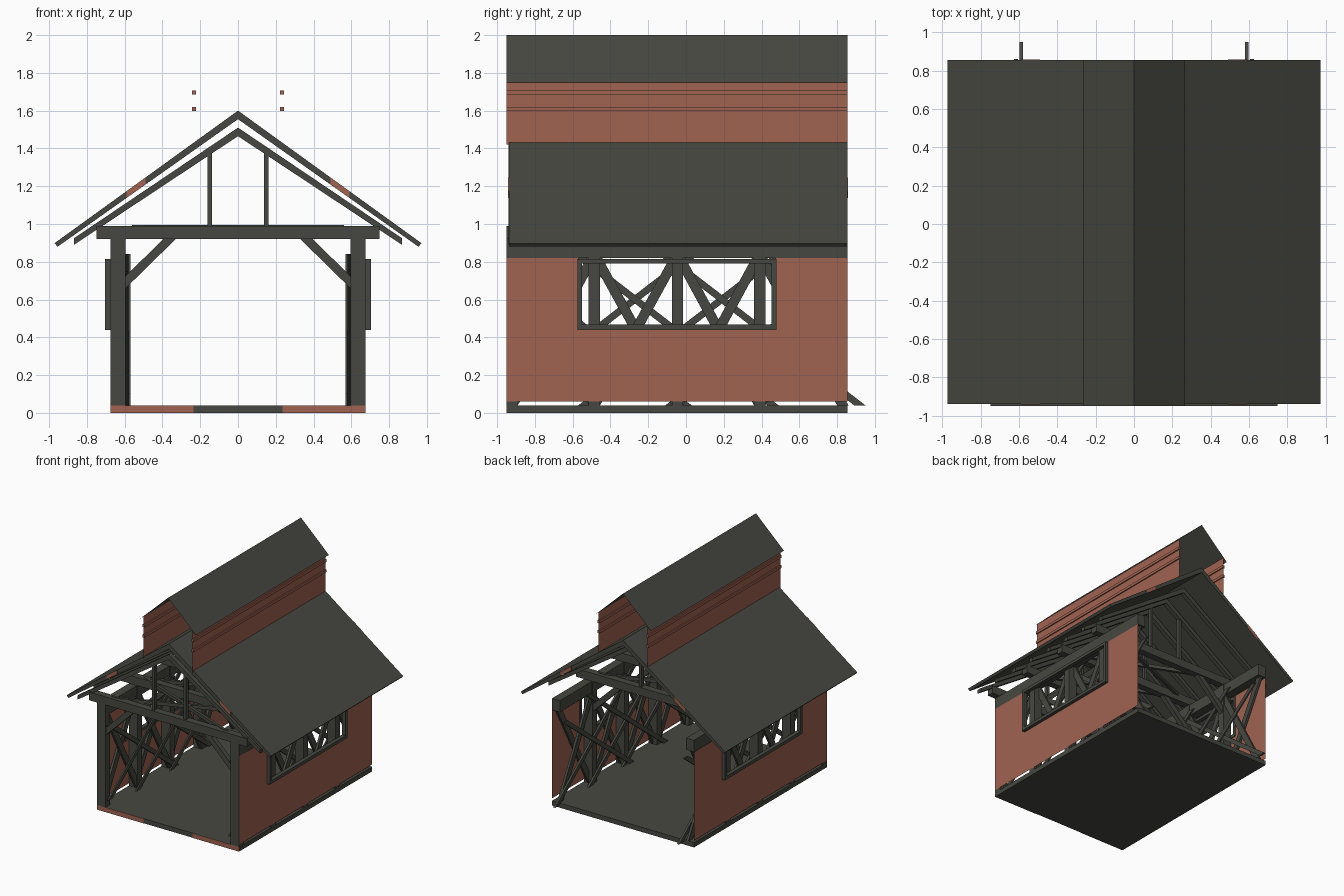
import bpy, bmesh

if "Cube" in bpy.data.objects:
    bpy.data.objects.remove(bpy.data.objects["Cube"])

def material(name, rgb):
    m = bpy.data.materials.new(name)
    m.diffuse_color = (*rgb, 1)
    m.use_nodes = True
    m.node_tree.nodes["Principled BSDF"].inputs["Base Color"].default_value = m.diffuse_color
    return m

DARK = material("weathered dark wood", (0.062, 0.064, 0.052))
RED = material("barn red", (0.35, 0.125, 0.083))
Y0, Y1 = -0.95, 0.855
STATIONS = [-0.92, -0.485, -0.045, 0.39]

def finish(bm, name, mat):
    me = bpy.data.meshes.new(name)
    bm.to_mesh(me)
    bm.free()
    ob = bpy.data.objects.new(name, me)
    me.materials.append(mat)
    bpy.context.collection.objects.link(ob)
    return ob

def prism(name, pts, axis, a, b, mat=DARK):
    """Extrude a 2D outline from a to b along 'x' (pts = y,z), 'y' (x,z) or 'z' (x,y)."""
    put = {'x': lambda p, t: (t, p[0], p[1]),
           'y': lambda p, t: (p[0], t, p[1]),
           'z': lambda p, t: (p[0], p[1], t)}[axis]
    bm = bmesh.new()
    lo = [bm.verts.new(put(p, a)) for p in pts]
    hi = [bm.verts.new(put(p, b)) for p in pts]
    n = len(pts)
    bm.faces.new(lo)
    bm.faces.new(hi[::-1])
    for i in range(n):
        j = (i + 1) % n
        bm.faces.new((lo[i], hi[i], hi[j], lo[j]))
    bmesh.ops.recalc_face_normals(bm, faces=bm.faces)
    return finish(bm, name, mat)

def box(name, x, y, z, mat=DARK):
    return prism(name, [(x[0], z[0]), (x[1], z[0]), (x[1], z[1]), (x[0], z[1])], 'y', *y, mat)

def sheets(name, quads, mat):
    bm = bmesh.new()
    for q in quads:
        bm.faces.new([bm.verts.new(v) for v in q])
    return finish(bm, name, mat)

def side_box(name, s, x, y, z, mat=DARK):
    return box(name, sorted((s * x[0], s * x[1])), y, z, mat)

def brace(name, s, x, bottom, top, half, z0=0.04, z1=0.84):
    """Sloping truss member in the side wall, cut flat at both ends and clipped to the span."""
    def at(y):
        return z0 + (y - bottom) / (top - bottom) * (z1 - z0)
    if top < Y0 + half:
        top, z1 = Y0 + half, at(Y0 + half)
    if top > Y1 - half:
        top, z1 = Y1 - half, at(Y1 - half)
    if bottom < Y0 + half:
        bottom, z0 = Y0 + half, at(Y0 + half)
    prism(name, [(bottom - half, z0), (bottom + half, z0), (top + half, z1), (top - half, z1)],
          'x', s * x[0], s * x[1])

# Floor deck with red panels on its front edge
box("floor_deck", (-0.675, 0.675), (Y0 + 0.003, Y1), (0, 0.04))
for s in (-1, 1):
    side_box("deck_edge_panel", s, (0.235, 0.675), (Y0, Y0 + 0.003), (0, 0.04), RED)

for s in (-1, 1):
    # Side wall sheet around the long window
    def strip(y0, y1, z0, z1, x=0.676 * s):
        q = [(x, y0, z0), (x, y1, z0), (x, y1, z1), (x, y0, z1)]
        return q if s > 0 else q[::-1]
    sheets("side_wall", [strip(Y0, -0.57, 0.06, 0.82), strip(0.475, Y1, 0.06, 0.82),
                         strip(-0.57, 0.475, 0.06, 0.44)], RED)
    # Window frame
    fx = (0.67, 0.705)
    for z in ((0.44, 0.467), (0.79, 0.815)):
        side_box("window_rail", s, fx, (-0.575, 0.478), z)
    for y in ((-0.575, -0.55), (0.453, 0.478)):
        side_box("window_stile", s, fx, y, (0.467, 0.79))
    # Top plate along the wall
    side_box("top_plate", s, (0.60, 0.674), (Y0, Y1), (0.82, 0.92))

    # Posts and knee braces at each frame
    for y in STATIONS:
        side_box("post", s, (0.595, 0.674), (y - 0.03, y + 0.03), (0.04, 0.92))
        prism("knee_brace", [(s * 0.33, 0.92), (s * 0.395, 0.92), (s * 0.595, 0.725), (s * 0.595, 0.66)],
              'y', y - 0.02, y + 0.02)
    # Crossed steep braces in each bay
    ends = STATIONS + [0.83]
    for a, b in zip(ends, ends[1:]):
        brace("steep_brace", s, (0.605, 0.625), b, a, 0.03)
        brace("steep_brace", s, (0.63, 0.65), a, b, 0.03)
    # Long shallow lattice braces; the last one runs out past the back
    for b in (0.0, 0.46, 0.92):
        brace("long_brace", s, (0.58, 0.598), b, b - 1.04, 0.03)
    for b in (-1.0, -0.54, -0.08):
        brace("long_brace", s, (0.568, 0.58), b, b + 1.04, 0.03)

# Roof frames: tie beams and king struts
for y in STATIONS:
    box("tie_beam", (-0.75, 0.75), (y - 0.03, y + 0.03), (0.92, 0.99))
    for s in (-1, 1):
        side_box("roof_strut", s, (0.138, 0.162), (y - 0.015, y + 0.015), (0.99, 1.40))

# Flat crossed bracing between the ties
for a, b in zip(STATIONS, STATIONS[1:]):
    for s in (-1, 1):
        prism("ceiling_brace", [(-0.56 * s, a), (-0.50 * s, a), (0.56 * s, b), (0.50 * s, b)],
              'z', 0.965, 0.994)

# Rafters
for i in range(8):
    y = -0.92 + i * 0.2186
    prism("rafter_pair", [(0, 1.51), (0.868, 0.925), (0.868, 0.89), (0, 1.465),
                          (-0.868, 0.89), (-0.868, 0.925)], 'y', y - 0.02, y + 0.02)

# Main roof with small red patches on its gable ends
prism("main_roof", [(0, 1.6), (0.972, 0.898), (0.955, 0.88), (0, 1.555),
                    (-0.955, 0.88), (-0.972, 0.898)], 'y', Y0 + 0.012, Y1)
for s in (-1, 1):
    patch = [(s * 0.49, 1.246), (s * 0.59, 1.174), (s * 0.59, 1.138), (s * 0.49, 1.209)]
    prism("gable_patch", patch, 'y', Y0 + 0.008, Y0 + 0.012, RED)
    prism("gable_patch", patch, 'y', Y1, Y1 + 0.003, RED)

# Open-ended ridge cupola: thin walls, battens and roof
for s in (-1, 1):
    x = 0.233 * s
    q = [(x, Y0, 1.42), (x, Y1, 1.42), (x, Y1, 1.78), (x, Y0, 1.78)]
    sheets("cupola_wall", [q if s > 0 else q[::-1]], RED)
    for z in (1.597, 1.685):
        side_box("cupola_batten", s, (0.223, 0.243), (Y0, Y1), (z, z + 0.023), RED)
    q = [(0, Y0, 2.0), (s * 0.265, Y0, 1.75), (s * 0.265, Y1, 1.75), (0, Y1, 2.0)]
    sheets("cupola_roof", [q if s > 0 else q[::-1]], DARK)
